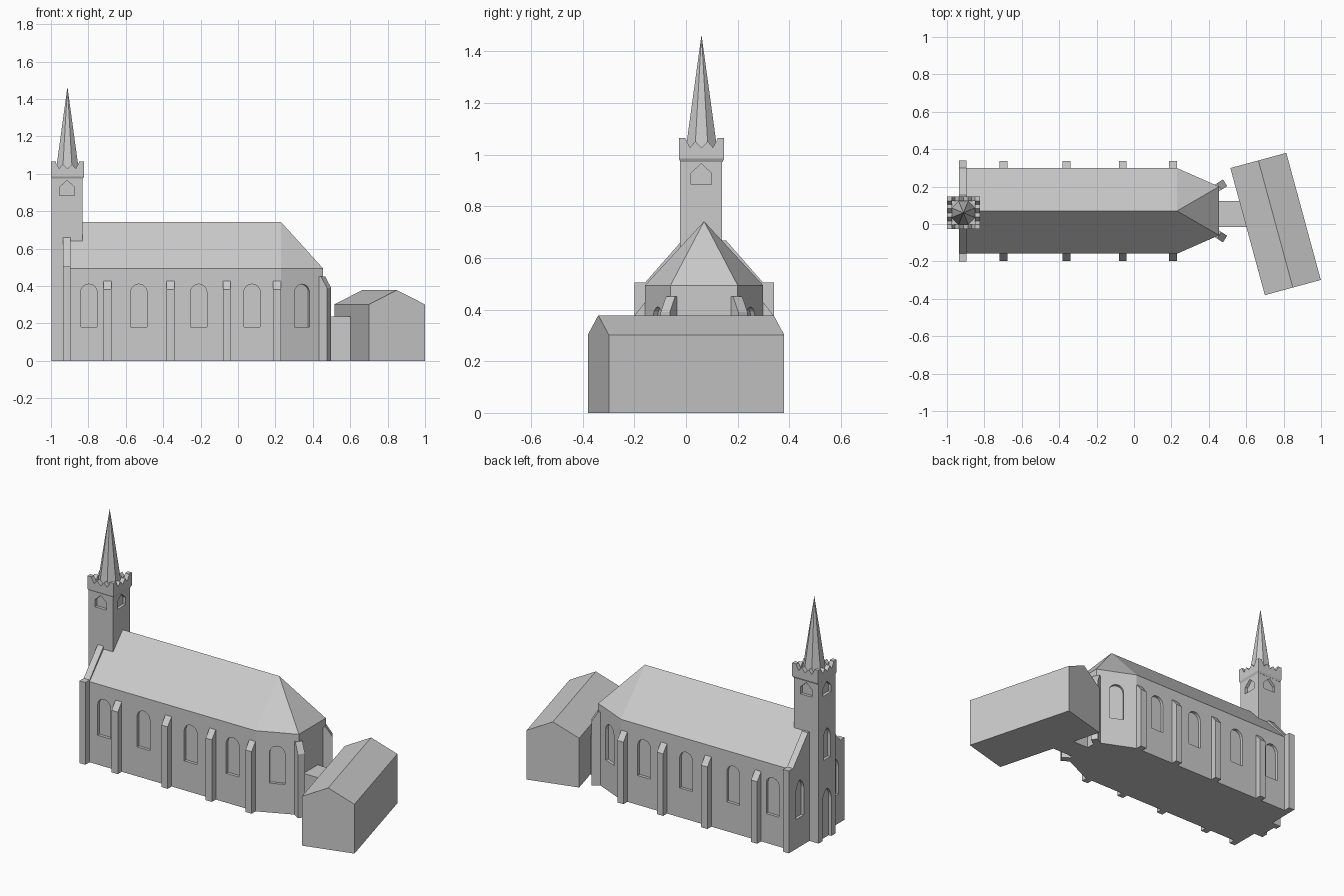
import bpy, bmesh
from math import sin, cos, pi, sqrt, radians
from mathutils import Vector as V

if "Cube" in bpy.data.objects:
    bpy.data.objects.remove(bpy.data.objects["Cube"])

Z = V((0, 0, 1))
stone = bpy.data.materials.new("pale grey stone")
stone.diffuse_color = (0.6, 0.6, 0.6, 1)
stone.use_nodes = True
stone.node_tree.nodes["Principled BSDF"].inputs["Base Color"].default_value = stone.diffuse_color


def finish(name, bm):
    bmesh.ops.recalc_face_normals(bm, faces=bm.faces[:])
    me = bpy.data.meshes.new(name)
    bm.to_mesh(me)
    bm.free()
    me.materials.append(stone)
    ob = bpy.data.objects.new(name, me)
    bpy.context.collection.objects.link(ob)
    return ob


def hull(name, pts):
    """Convex solid around the points."""
    bm = bmesh.new()
    for p in pts:
        bm.verts.new(p)
    bmesh.ops.convex_hull(bm, input=bm.verts[:])
    bmesh.ops.dissolve_limit(bm, angle_limit=0.01, verts=bm.verts[:], edges=bm.edges[:])
    return finish(name, bm)


def box(name, x0, x1, y0, y1, z0, z1):
    return hull(name, [(x, y, z) for x in (x0, x1) for y in (y0, y1) for z in (z0, z1)])


def prism(name, pts, o, u, v, depth):
    """Profile in the u,v plane at o, extruded along u x v."""
    o, u, v = V(o), V(u), V(v)
    n = u.cross(v)
    bm = bmesh.new()
    f = bm.faces.new([bm.verts.new(o + u * a + v * b) for a, b in pts])
    r = bmesh.ops.extrude_face_region(bm, geom=[f])
    for e in r["geom"]:
        if isinstance(e, bmesh.types.BMVert):
            e.co += n * depth
    return finish(name, bm)


def recess(target, pts, o, n, depth=0.018):
    """Sink an opening with the given outline into the target."""
    n = V(n).normalized()
    c = prism("cutter", pts, V(o) - n * depth, Z.cross(n), Z, depth + 0.03)
    m = target.modifiers.new("opening", "BOOLEAN")
    m.operation, m.solver, m.object = "DIFFERENCE", "EXACT", c
    dg = bpy.context.evaluated_depsgraph_get()
    me = bpy.data.meshes.new_from_object(target.evaluated_get(dg))
    target.modifiers.clear()
    target.data = me
    bpy.data.objects.remove(c)


def round_arch(w, z0, z1):
    r = w / 2
    return [(-r, z0), (r, z0)] + [(r * cos(pi * i / 10), z1 - r + r * sin(pi * i / 10)) for i in range(11)]


def pointed_arch(w, z0, z1):
    zs = z1 - w * sqrt(3) / 2
    right = [(-w / 2 + w * cos(pi / 3 * i / 5), zs + w * sin(pi / 3 * i / 5)) for i in range(6)]
    return [(-w / 2, z0), (w / 2, z0)] + right + [(-a, b) for a, b in right[-2::-1]]


# Nave with hipped, three-sided apse
CY, H, E = 0.07, 0.229, 0.13
XW, XA, XE = -0.915, 0.23, 0.455
pts = [(XW, CY, 0.742), (XA, CY, 0.742)]
for s in (-1, 1):
    for x, h in ((XW, H), (XA, H), (XE, E)):
        pts += [(x, CY + s * h, 0), (x, CY + s * h, 0.494)]
nave = hull("nave", pts)
for s in (-1, 1):
    for x in (-0.797, -0.53, -0.21, 0.075):
        recess(nave, round_arch(0.087, 0.18, 0.41), (x, CY + s * H, 0), (0, s, 0))
    recess(nave, round_arch(0.087, 0.18, 0.41),
           ((XA + XE) / 2, CY + s * (H + E) / 2, 0), (H - E, s * (XE - XA), 0))

# Buttresses along the nave and on the apse corners
def buttress(name, o, n, z_out, z_in):
    n = V(n).normalized()
    w = 0.042
    side = n.cross(Z)
    prism(name, [(-0.02, 0), (0.038, 0), (0.038, z_out), (0, z_in), (-0.02, z_in)],
          V(o) - side * w / 2, n, Z, w)


for s in (-1, 1):
    for x in (-0.698, -0.36, -0.06, 0.209):
        buttress("nave_buttress", (x, CY + s * H, 0), (0, s, 0), 0.38, 0.428)
    buttress("apse_buttress", (XE, CY + s * E, 0), (0.84, s * 0.54, 0), 0.39, 0.45)

# West gable wall with raised coping
TY = 0.059
half = [(0.27, 0), (0.27, 0.504), (0.229, 0.504), (0.085, 0.668)]
gable = prism("gable_wall", half + [(-a, b) for a, b in half[::-1]],
              (-0.935, CY, 0), (0, 1, 0), Z, 0.04)
for y in (-0.105, 0.232):
    recess(gable, pointed_arch(0.075, 0.18, 0.41), (-0.935, y, 0), (-1, 0, 0))

# Tower shaft with belfry openings, west window and door
tx0, tx1, ty0, ty1 = -0.997, -0.831, -0.023, 0.14
tower = box("tower", tx0, tx1, ty0, ty1, 0, 0.98)
TX = (tx0 + tx1) / 2
belfry = [(-0.04, 0.885), (0.04, 0.885), (0.04, 0.928), (0, 0.965), (-0.04, 0.928)]
for o, n in (((tx0, TY, 0), (-1, 0, 0)), ((tx1, TY, 0), (1, 0, 0)),
             ((TX, ty0, 0), (0, -1, 0)), ((TX, ty1, 0), (0, 1, 0))):
    recess(tower, belfry, o, n)
recess(tower, pointed_arch(0.065, 0.49, 0.68), (tx0, TY, 0), (-1, 0, 0))
recess(tower, pointed_arch(0.085, -0.02, 0.31), (tx0, TY, 0), (-1, 0, 0))

# Flared cornice under the parapet
PX, PY, R = -0.912, 0.06, 0.088
hull("tower_cornice",
     [(PX + a * r, PY + b * r, z) for a in (-1, 1) for b in (-1, 1)
      for r, z in ((0.081, 0.972), (R, 0.985), (R, 1.005))])

# Zigzag parapet on four sides
edge = [(-1, 1.065), (-0.74, 1.065), (-0.5, 1.028), (-0.27, 1.052), (0, 1.026)]
edge += [(-a, b) for a, b in edge[-2::-1]]
profile = [(a * R, b) for a, b in edge] + [(R, 1.003), (-R, 1.003)]
for n in ((1, 0, 0), (-1, 0, 0), (0, 1, 0), (0, -1, 0)):
    n = V(n)
    prism("parapet_wall", profile, V((PX, PY, 0)) + n * (R - 0.026), Z.cross(n), Z, 0.026)

# Eight-sided spire
ring = [(PX + 0.069 * cos(pi / 8 + i * pi / 4), PY + 0.069 * sin(pi / 8 + i * pi / 4), 1.0)
        for i in range(8)]
hull("spire", ring + [(PX, PY, 1.465)])

# Low passage to the annex
box("passage", 0.44, 0.62, -0.016, 0.122, 0, 0.238)

# Gabled annex, turned fifteen degrees
t = radians(15.2)
u, along = V((cos(t), sin(t), 0)), V((sin(t), -cos(t), 0))
prism("annex", [(-0.155, 0), (0.155, 0), (0.155, 0.302), (0, 0.378), (-0.155, 0.302)],
      V((0.757, 0, 0)) - along * 0.352, u, Z, 0.704)
